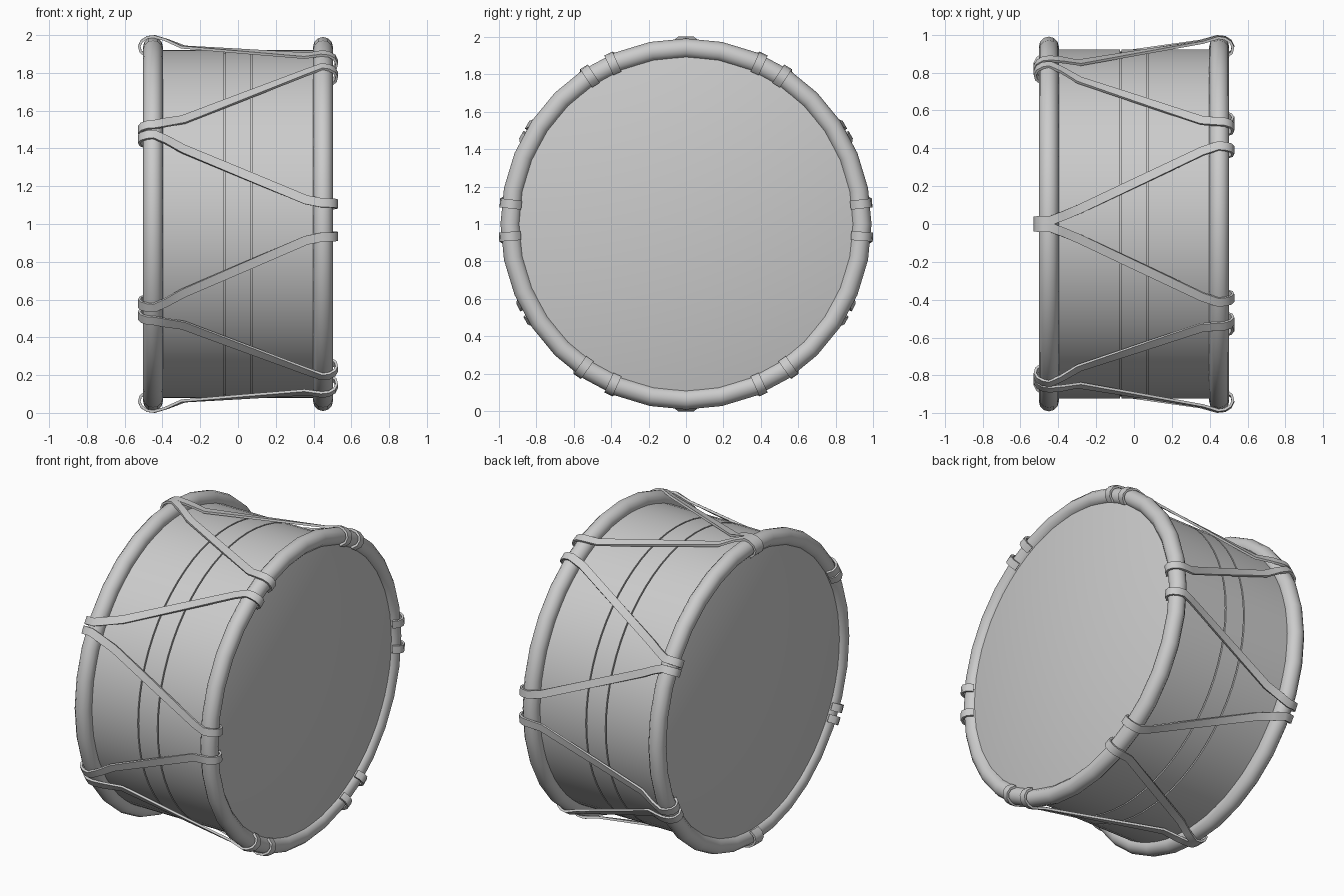
import bpy, bmesh
from math import sin, cos, pi, radians
from mathutils import Vector

if "Cube" in bpy.data.objects:
    bpy.data.objects.remove(bpy.data.objects["Cube"])

CZ = 1.0            # height of the drum axis (axis runs along x)
HX, HR, HT = 0.45, 0.937, 0.053   # hoop: x position, major and minor radius


def finish(name, bm, angle=35):
    bmesh.ops.recalc_face_normals(bm, faces=bm.faces)
    me = bpy.data.meshes.new(name)
    bm.to_mesh(me)
    bm.free()
    ob = bpy.data.objects.new(name, me)
    bpy.context.collection.objects.link(ob)
    bpy.ops.object.select_all(action='DESELECT')
    ob.select_set(True)
    bpy.context.view_layer.objects.active = ob
    bpy.ops.object.shade_smooth_by_angle(angle=radians(angle))
    return ob


def polar(x, r, a):
    return Vector((x, r * cos(a), CZ + r * sin(a)))


def lathe(name, profile, n, closed=False):
    """Turn an (x, radius) profile around the drum axis."""
    bm = bmesh.new()
    rings = [[bm.verts.new(polar(x, r, 2 * pi * i / n)) for x, r in profile]
             for i in range(n)]
    m = len(profile)
    for i in range(n):
        a, b = rings[i], rings[(i + 1) % n]
        for j in range(m if closed else m - 1):
            k = (j + 1) % m
            bm.faces.new((a[j], b[j], b[k], a[k]))
    if not closed:
        for j in (0, -1):
            bm.faces.new([r[j] for r in rings])
    return finish(name, bm)


def strap(name, left, right, side):
    """Flat strap hooked over both hoops; angles in degrees, side = +-y."""
    path = []

    def wrap(t, s):
        return (s * (HX + 0.073 * cos(t)), HR + 0.056 * sin(t))

    def hook(s):
        return [wrap(radians(d), s) for d in (-60, -25, 5, 35, 65, 95)]

    for x, r in hook(-1):
        path.append((x, r, 0.0))
    path += [(-0.38, 0.975, 0.06), (-0.29, 0.94, 0.16),
             (0.04, None, 0), (0.36, 0.97, 0.95)]
    for x, r in reversed(hook(1)):
        path.append((x, r, 1.0))
    pts = [polar(x, r, radians(left + (right - left) * f)) if r else None
           for x, r, f in path]
    i = pts.index(None)
    pts[i] = (pts[i - 1] + pts[i + 1]) / 2      # taut straight span
    for p in pts:
        p.y *= side

    w, h = 0.024, 0.007
    bm = bmesh.new()
    rings = []
    for i, p in enumerate(pts):
        t = (pts[min(i + 1, len(pts) - 1)] - pts[max(i - 1, 0)]).normalized()
        rad = Vector((0, p.y, p.z - CZ)).normalized()
        b = Vector((1, 0, 0)).cross(rad)
        b = (b - t * b.dot(t)).normalized()
        n = t.cross(b)
        rings.append([bm.verts.new(p + b * u * w + n * v * h)
                      for u, v in ((-1, -1), (1, -1), (1, 1), (-1, 1))])
    for a, b in zip(rings, rings[1:]):
        for j in range(4):
            k = (j + 1) % 4
            bm.faces.new((a[j], a[k], b[k], b[j]))
    bm.faces.new(rings[0])
    bm.faces.new(rings[-1])
    return finish(name, bm, 40)


# Shell with two thin grooves marking the centre band
R, G, W = 0.922, 0.91, 0.004
lathe("shell", [(-0.45, R), (-0.07 - W, R), (-0.07 - W, G), (-0.07 + W, G),
                (-0.07 + W, R), (0.07 - W, R), (0.07 - W, G), (0.07 + W, G),
                (0.07 + W, R), (0.45, R)], 64)

# Hoops and drum heads at both ends
for s, label in ((-1, "left"), (1, "right")):
    ring = [(s * HX + HT * cos(2 * pi * i / 12), HR + HT * sin(2 * pi * i / 12))
            for i in range(12)]
    lathe(label + "_hoop", ring, 32, closed=True)
    lathe(label + "_head", [(s * 0.44, 0.91), (s * 0.472, 0.90),
                            (s * 0.478, 0.885)], 64)

# Zigzag tension straps, mirrored front to back
pairs = [(89, 65.5), (32, 57), (28.5, 6.5), (-26.5, -4), (-31, -54.5), (-89, -65.5)]
for side, label in ((-1, "front"), (1, "back")):
    for i, (l, r) in enumerate(pairs):
        strap(f"{label}_strap_{i + 1}", l, r, side)
